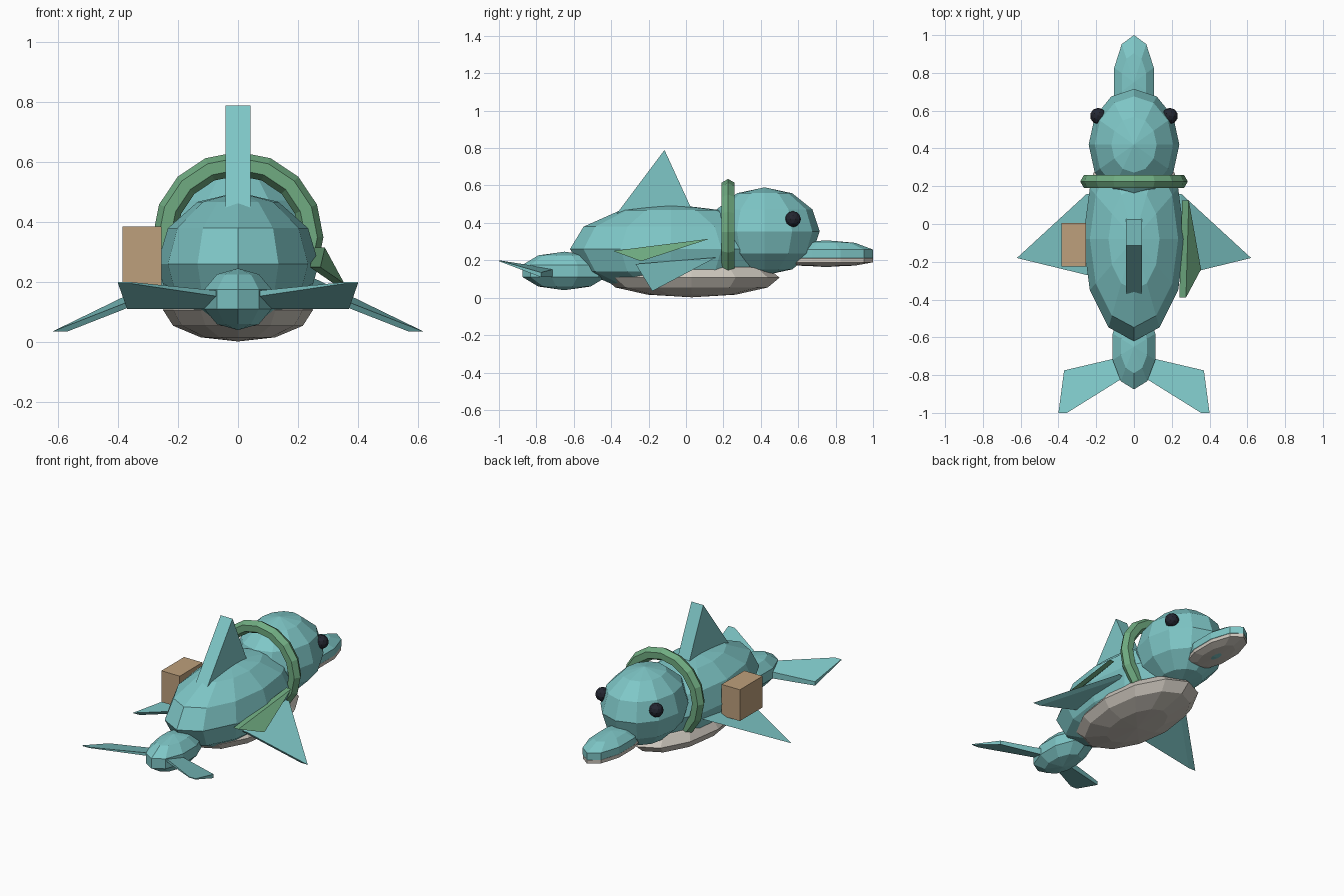
import bpy, bmesh
from math import sin, cos, pi
from mathutils import Vector

cube = bpy.data.objects.get("Cube")
if cube:
    bpy.data.objects.remove(cube, do_unlink=True)


def material(name, rgb):
    mat = bpy.data.materials.new(name)
    mat.use_nodes = True
    color = (*rgb, 1)
    mat.diffuse_color = color
    mat.node_tree.nodes["Principled BSDF"].inputs["Base Color"].default_value = color
    return mat


teal = material("teal skin", (0.21, 0.57, 0.57))
green = material("harness green", (0.16, 0.41, 0.22))
grey = material("belly grey", (0.60, 0.56, 0.50))
tan = material("cardboard tan", (0.51, 0.35, 0.20))
navy = material("eye navy", (0.017, 0.019, 0.03))


def finish(name, bm, mat):
    bmesh.ops.recalc_face_normals(bm, faces=bm.faces)
    mesh = bpy.data.meshes.new(name)
    bm.to_mesh(mesh)
    bm.free()
    mesh.materials.append(mat)
    obj = bpy.data.objects.new(name, mesh)
    bpy.context.collection.objects.link(obj)
    return obj


def ellipsoid(name, center, radii, segments, rings, mat):
    """Half circle spun around z, first meridian on the y axis, then stretched."""
    bm = bmesh.new()
    angles = [pi * i / rings for i in range(rings + 1)]
    verts = [bm.verts.new((0, sin(a), cos(a))) for a in angles]
    edges = [bm.edges.new(pair) for pair in zip(verts, verts[1:])]
    bmesh.ops.spin(bm, geom=verts + edges, cent=(0, 0, 0), axis=(0, 0, 1),
                   angle=2 * pi, steps=segments)
    bmesh.ops.remove_doubles(bm, verts=bm.verts, dist=0.001)
    bmesh.ops.scale(bm, vec=radii, verts=bm.verts)
    bmesh.ops.translate(bm, vec=center, verts=bm.verts)
    return finish(name, bm, mat)


def slab(name, outline, offsets, mat, side=1):
    """Plate between an outline and its copy moved by one offset per corner."""
    bm = bmesh.new()
    a = [Vector(p) for p in outline]
    b = [p + Vector(o) for p, o in zip(a, offsets)]
    loops = [[bm.verts.new((v.x * side, v.y, v.z)) for v in loop] for loop in (a, b)]
    n = len(a)
    bm.faces.new(loops[0])
    bm.faces.new(loops[1])
    for i in range(n):
        j = (i + 1) % n
        bm.faces.new((loops[0][i], loops[0][j], loops[1][j], loops[1][i]))
    bmesh.ops.remove_doubles(bm, verts=bm.verts, dist=0.001)
    return finish(name, bm, mat)


# Torso, belly, head, beak and tail
ellipsoid("body", (0, -0.08, 0.26), (0.27, 0.54, 0.24), 12, 6, teal)
ellipsoid("belly", (0, 0.03, 0.107), (0.25, 0.47, 0.105), 12, 6, grey)
ellipsoid("head", (0, 0.42, 0.355), (0.24, 0.295, 0.235), 12, 6, teal)
ellipsoid("upper_beak", (0, 0.75, 0.235), (0.116, 0.263, 0.072), 10, 5, teal)
ellipsoid("lower_beak", (0, 0.75, 0.2), (0.114, 0.263, 0.035), 10, 5, grey)
ellipsoid("tail", (0, -0.65, 0.143), (0.125, 0.237, 0.103), 10, 5, teal)

# Dorsal fin
slab("dorsal_fin", [(-0.042, -0.385, 0.43), (-0.042, -0.115, 0.79), (-0.042, 0.05, 0.43)],
     [(0.084, 0, 0)] * 3, teal)

# Paired flippers, flukes and eyes
for side, label in ((1, "left"), (-1, "right")):
    slab(label + "_flipper", [(0.25, 0.16, 0.215), (0.62, -0.18, 0.035), (0.25, -0.27, 0.18)],
         [(-0.05, 0, 0)] * 3, teal, side)
    slab(label + "_fluke",
         [(0.05, -0.70, 0.11), (0.37, -0.775, 0.11), (0.40, -1.0, 0.195),
          (0.355, -1.0, 0.195), (0.05, -0.81, 0.15)],
         [(0, 0, 0.045), (0, 0, 0.025), (0, 0, 0.005), (0, 0, 0.005), (0, 0, 0.02)],
         teal, side)
    bm = bmesh.new()
    bmesh.ops.create_icosphere(bm, subdivisions=2, radius=0.043)
    bmesh.ops.translate(bm, vec=(0.19 * side, 0.572, 0.42), verts=bm.verts)
    finish(label + "_eye", bm, navy)

# Harness: collar, side flap and box
bpy.ops.mesh.primitive_torus_add(major_segments=16, minor_segments=6, major_radius=0.245,
                                 minor_radius=0.04, location=(0, 0.225, 0.35),
                                 rotation=(pi / 2, 0, 0))
collar = bpy.context.object
collar.name = "collar"
collar.data.materials.clear()
collar.data.materials.append(green)

slab("side_flap", [(0.29, 0.125, 0.315), (0.355, -0.24, 0.195), (0.275, -0.39, 0.25)],
     [(-0.035, 0, 0)] * 3, green)

bm = bmesh.new()
bmesh.ops.create_cube(bm, size=1)
bmesh.ops.scale(bm, vec=(0.13, 0.23, 0.2), verts=bm.verts)
bmesh.ops.translate(bm, vec=(-0.32, -0.11, 0.285), verts=bm.verts)
finish("side_box", bm, tan)
